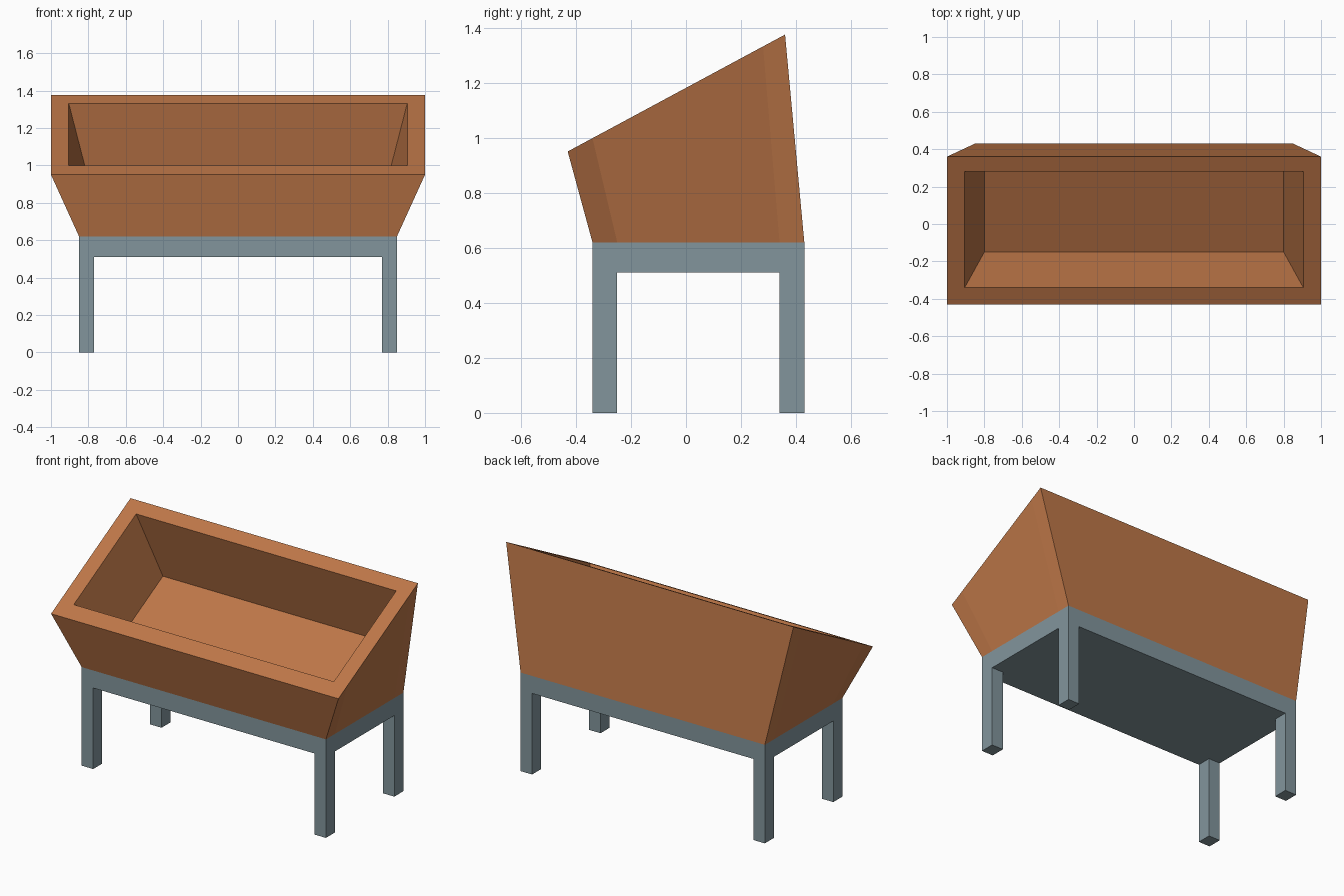
import bpy
import bmesh

if "Cube" in bpy.data.objects:
    bpy.data.objects.remove(bpy.data.objects["Cube"])


def srgb(*rgb):
    return [((c / 255 + 0.055) / 1.055) ** 2.4 for c in rgb] + [1.0]


def material(name, rgb):
    m = bpy.data.materials.new(name)
    m.diffuse_color = srgb(*rgb)
    m.use_nodes = True
    m.node_tree.nodes["Principled BSDF"].inputs["Base Color"].default_value = m.diffuse_color
    return m


wood = material("warm wood", (190, 119, 72))
metal = material("slate grey", (130, 149, 156))


def finish(name, bm, mat):
    bmesh.ops.recalc_face_normals(bm, faces=bm.faces)
    me = bpy.data.meshes.new(name)
    bm.to_mesh(me)
    bm.free()
    me.materials.append(mat)
    ob = bpy.data.objects.new(name, me)
    bpy.context.collection.objects.link(ob)
    return ob


def rim_z(y):
    """Height of the sloping rim plane."""
    return 0.95 + (y + 0.43) * (1.375 - 0.95) / 0.79


# Flared tub: 4x4 grids of points at base and sloping rim, with a sunken floor
bm = bmesh.new()
base_x, base_y = (-0.85, -0.77, 0.77, 0.85), (-0.34, -0.25, 0.34, 0.43)
rim_x, rim_y = (-1.0, -0.905, 0.905, 1.0), (-0.43, -0.34, 0.28, 0.36)
low = [[bm.verts.new((x, y, 0.62)) for x in base_x] for y in base_y]
top = [[bm.verts.new((x, y, rim_z(y))) for x in rim_x] for y in rim_y]
for j in range(3):
    for i in range(3):
        for g in (low, top):
            if g is low or (i, j) != (1, 1):
                bm.faces.new((g[j][i], g[j][i + 1], g[j + 1][i + 1], g[j + 1][i]))
for k in range(3):
    for e in (0, 3):
        bm.faces.new((low[e][k], low[e][k + 1], top[e][k + 1], top[e][k]))
        bm.faces.new((low[k][e], low[k + 1][e], top[k + 1][e], top[k][e]))
# inner hollow, floor parallel to the rim
mouth = [top[1][1], top[1][2], top[2][2], top[2][1]]
floor = [bm.verts.new(p) for p in ((-0.80, -0.15, 0.63), (0.80, -0.15, 0.63),
                                   (0.80, 0.396, 0.924), (-0.80, 0.396, 0.924))]
for k in range(4):
    n = (k + 1) % 4
    bm.faces.new((mouth[k], mouth[n], floor[n], floor[k]))
bm.faces.new(floor)
bmesh.ops.dissolve_faces(bm, faces=[f for f in bm.faces
                                    if all(v.co.z < 0.621 for v in f.verts)])
finish("tub", bm, wood)

# Stand: slab with four corner legs pulled down from its underside
bm = bmesh.new()
g = {}
for z in (0.0, 0.51, 0.62):
    g[z] = [[bm.verts.new((x, y, z)) for x in base_x] for y in base_y]


def quad(z, i, j):
    r = g[z]
    return [r[j][i], r[j][i + 1], r[j + 1][i + 1], r[j + 1][i]]


for j in range(3):
    for i in range(3):
        bm.faces.new(quad(0.62, i, j))
        if i != 1 and j != 1:
            lo, hi = quad(0.0, i, j), quad(0.51, i, j)
            bm.faces.new(lo)
            for k in range(4):
                n = (k + 1) % 4
                bm.faces.new((lo[k], lo[n], hi[n], hi[k]))
        else:
            bm.faces.new(quad(0.51, i, j))
a, b = g[0.51], g[0.62]
for k in range(3):
    for e in (0, 3):
        bm.faces.new((a[e][k], a[e][k + 1], b[e][k + 1], b[e][k]))
        bm.faces.new((a[k][e], a[k + 1][e], b[k + 1][e], b[k][e]))
finish("stand", bm, metal)
